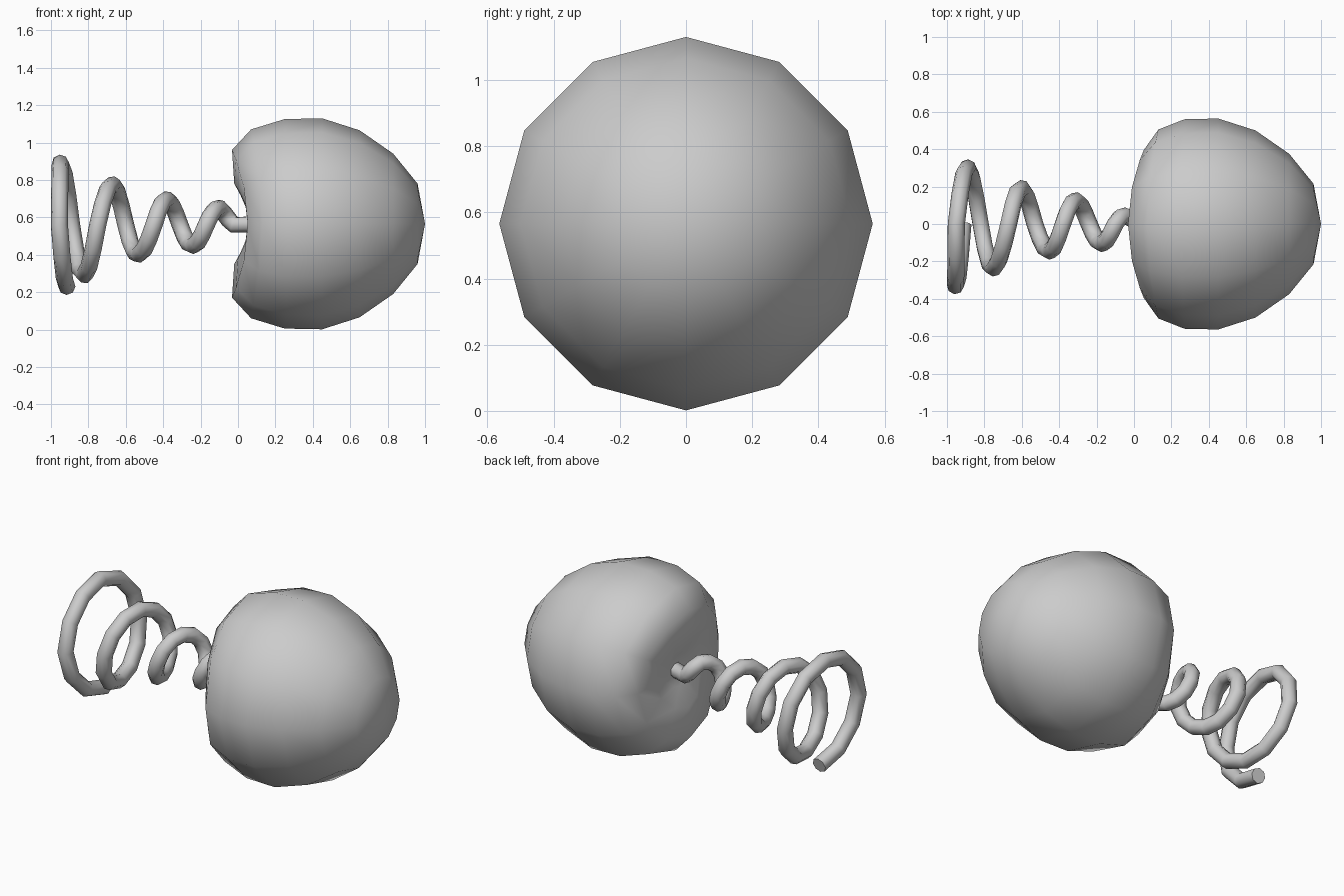
import bpy, bmesh
from math import sin, cos, pi

if "Cube" in bpy.data.objects:
    bpy.data.objects.remove(bpy.data.objects["Cube"])

ZC = 0.566      # height of the common axis
SIDES = 12

# Ball head: rings around the x axis as (radius, x at top/bottom, x at sides)
rings = [(0.215, 0.96, 0.96), (0.375, 0.83, 0.83), (0.5, 0.65, 0.65),
         (0.564, 0.45, 0.45), (0.56, 0.25, 0.27), (0.505, 0.07, 0.13),
         (0.395, -0.032, 0.052), (0.215, -0.02, 0.058), (0.1, 0.045, 0.062)]
bm = bmesh.new()
loops = []
for r, x_top, x_side in rings:
    loop = []
    for i in range(SIDES):
        a = 2 * pi * i / SIDES
        x = x_top + (x_side - x_top) * sin(a) ** 2
        loop.append(bm.verts.new((x, r * sin(a), ZC + r * cos(a))))
    loops.append(loop)
tip = bm.verts.new((1.0, 0, ZC))
dent = bm.verts.new((0.075, 0, ZC))
for i in range(SIDES):
    j = (i + 1) % SIDES
    bm.faces.new((tip, loops[0][i], loops[0][j]))
    bm.faces.new((dent, loops[-1][j], loops[-1][i]))
    for a, b in zip(loops, loops[1:]):
        bm.faces.new((a[i], b[i], b[j], a[j]))
bmesh.ops.recalc_face_normals(bm, faces=bm.faces)
for f in bm.faces:
    f.smooth = True
mesh = bpy.data.meshes.new("ball_head")
bm.to_mesh(mesh)
bm.free()
bpy.context.collection.objects.link(bpy.data.objects.new("ball_head", mesh))

# Tapering coil: (x, radius) at every quarter turn, starting at the bottom
quarters = [(-0.915, 0.33), (-0.955, 0.33), (-0.95, 0.33), (-0.89, 0.3),
            (-0.82, 0.267), (-0.75, 0.235), (-0.67, 0.215), (-0.6, 0.19),
            (-0.53, 0.157), (-0.45, 0.145), (-0.38, 0.135), (-0.31, 0.125),
            (-0.24, 0.11), (-0.17, 0.105), (-0.1, 0.09), (-0.02, 0.03)]
STEPS = 3
path = []
for k in range((len(quarters) - 1) * STEPS + 1):
    q, s = divmod(k, STEPS)
    t = s / STEPS
    x0, r0 = quarters[q]
    x1, r1 = quarters[min(q + 1, len(quarters) - 1)]
    x, r = x0 + (x1 - x0) * t, r0 + (r1 - r0) * t
    a = k / STEPS * pi / 2
    path.append((x, -r * sin(a), 0.56 - r * cos(a)))
path.append((0.1, 0, ZC))

curve = bpy.data.curves.new("coil_spring", 'CURVE')
curve.dimensions = '3D'
curve.bevel_depth = 0.046
curve.bevel_resolution = 2
curve.use_fill_caps = True
spline = curve.splines.new('POLY')
spline.points.add(len(path) - 1)
for p, co in zip(spline.points, path):
    p.co = (*co, 1)
spring = bpy.data.objects.new("coil_spring", curve)
bpy.context.collection.objects.link(spring)
bpy.context.view_layer.objects.active = spring
spring.select_set(True)
bpy.ops.object.convert(target='MESH')
bpy.ops.object.shade_smooth_by_angle(angle=1.0)
